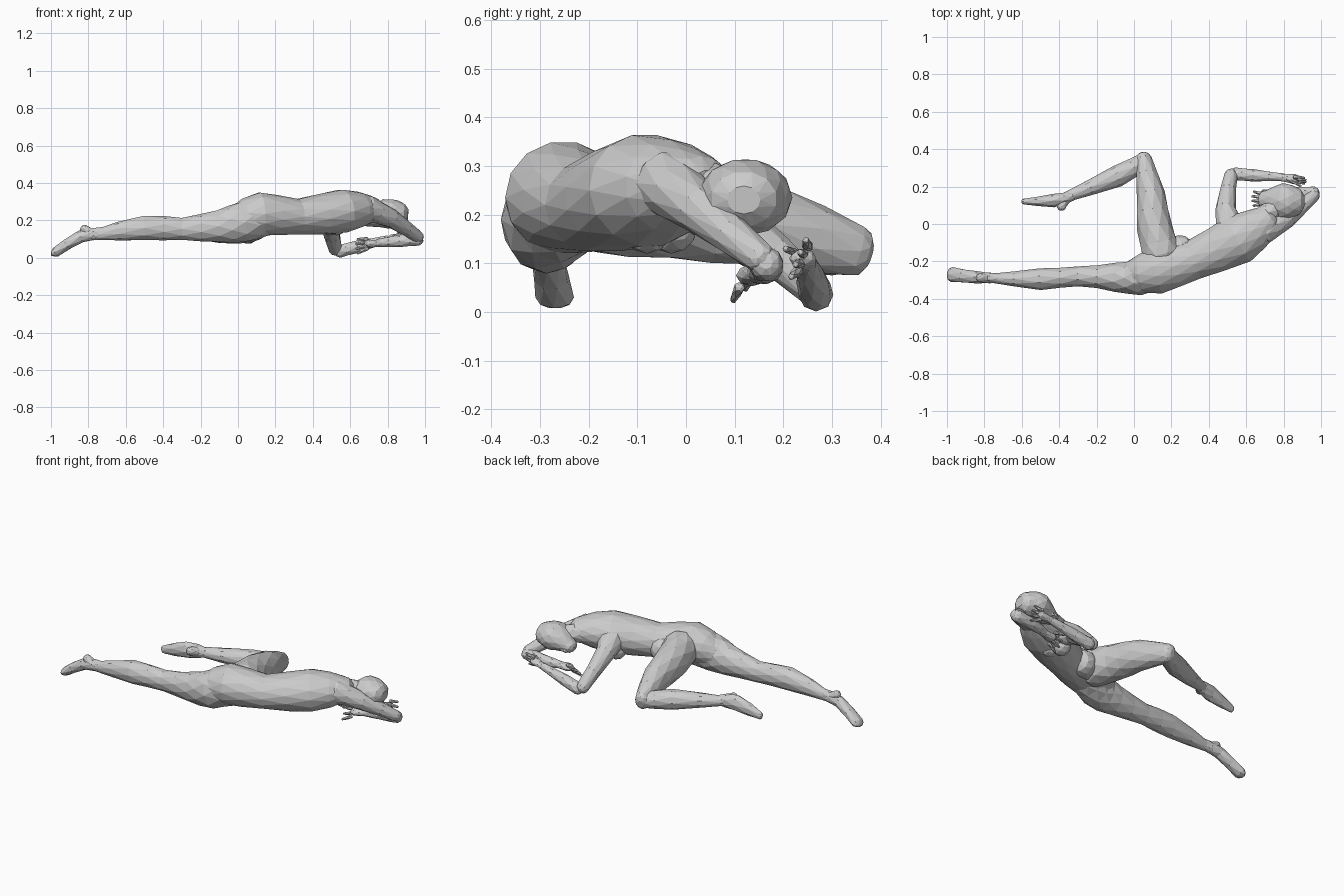
import bpy, bmesh, math
from mathutils import Vector

default_cube = bpy.data.objects.get("Cube")
if default_cube:
    bpy.data.objects.remove(default_cube, do_unlink=True)

UP = Vector((0, 0, 1))


def finish(name, bm):
    bmesh.ops.recalc_face_normals(bm, faces=bm.faces)
    mesh = bpy.data.meshes.new(name)
    bm.to_mesh(mesh)
    bm.free()
    obj = bpy.data.objects.new(name, mesh)
    bpy.context.collection.objects.link(obj)


def halfway(before, start, end, after):
    """Midpoint of the smooth curve from start to end."""
    return (start + end) / 2 + (end - before - after + start) / 16


def rounded_end(tip, neighbour):
    """Two shrinking rings that dome the end of a limb, outermost last."""
    outward = (tip.xyz - neighbour.xyz).normalized()
    return [Vector((*(tip.xyz + outward * tip.w * reach), tip.w * size))
            for reach, size in ((0.45, 0.8), (0.7, 0.4))]


def limb(name, joints, flat_start=1, flat_end=1, sides=10):
    """Faceted skin around a smooth path of (x, y, z, radius) joints."""
    joints = [Vector(joint) for joint in joints]
    padded = [joints[0], *joints, joints[-1]]
    path = []
    for before, start, end, after in zip(padded, padded[1:], padded[2:], padded[3:]):
        path += [start, halfway(before, start, end, after)]
    path.append(joints[-1])
    head_cap = rounded_end(path[0], path[1])
    tail_cap = rounded_end(path[-1], path[-2])
    path = [*reversed(head_cap), *path, *tail_cap]

    bm = bmesh.new()
    rings = []
    last = len(path) - 1
    for i, station in enumerate(path):
        tangent = path[min(i + 1, last)].xyz - path[max(i - 1, 0)].xyz
        side = tangent.cross(UP).normalized()
        above = side.cross(tangent).normalized()
        flat = flat_start + (flat_end - flat_start) * i / last
        ring = []
        for k in range(sides):
            angle = math.tau * (k + i % 2 / 2) / sides
            offset = side * math.cos(angle) + above * math.sin(angle) * flat
            ring.append(bm.verts.new(station.xyz + offset * station.w))
        rings.append(ring)

    # Staggered rings are bridged with triangles
    for i, (ring, following) in enumerate(zip(rings, rings[1:])):
        for k in range(sides):
            n = (k + 1) % sides
            bm.faces.new((ring[k], ring[n], following[n if i % 2 else k]))
            bm.faces.new((ring[k if i % 2 else n], following[n], following[k]))
    bm.faces.new(rings[0])
    bm.faces.new(rings[-1])
    finish(name, bm)


def breast(name, centre, radius):
    bm = bmesh.new()
    bmesh.ops.create_icosphere(bm, subdivisions=2, radius=radius)
    bmesh.ops.translate(bm, vec=centre, verts=bm.verts)
    finish(name, bm)


def fingers(name, palm, reach, spread, count=4):
    """Fan of tapered fingers, the middle ones longest."""
    palm, reach, spread = Vector(palm), Vector(reach), Vector(spread)
    for i in range(count):
        across = i / (count - 1) - 0.5
        start = palm + spread * across
        tip = start + reach * (1 - abs(across) / 3) + spread * across / 2
        limb(f"{name}_{i + 1}", [(*start, 0.012), (*tip, 0.007)], sides=5)


# Trunk and head
limb("torso", [(0, -.27, .2, .085), (.12, -.25, .235, .125), (.32, -.19, .22, .107),
               (.56, -.08, .25, .135), (.7, .01, .26, .09)], flat_end=.8, sides=14)
limb("belly", [(.16, -.17, .215, .08), (.26, -.13, .2, .075)])
limb("neck", [(.64, 0, .26, .07), (.72, .06, .25, .055), (.8, .11, .235, .05)], sides=8)
limb("head", [(.85, .12, .235, .085), (.79, .122, .235, .097), (.7, .13, .205, .05)],
     flat_start=.85, flat_end=.8, sides=12)
limb("nose", [(.73, .17, .2, .018), (.69, .175, .19, .01)], sides=5)
breast("left_breast", (.49, -.03, .175), .055)
breast("right_breast", (.53, -.08, .175), .055)

# Straight right leg
limb("right_leg", [(.13, -.25, .225, .1), (.02, -.285, .19, .097), (-.1, -.285, .17, .078),
                   (-.3, -.28, .155, .053), (-.5, -.295, .16, .058), (-.75, -.29, .125, .026)],
     flat_start=1.1, flat_end=1.2)
limb("right_foot", [(-.72, -.29, .13, .026), (-.84, -.285, .115, .033), (-.975, -.27, .03, .04)],
     flat_start=1.7, flat_end=.3, sides=8)
limb("right_heel", [(-.77, -.288, .12, .03), (-.825, -.287, .155, .024)], sides=8)

# Bent left leg
limb("left_thigh", [(.15, -.17, .225, .105), (.11, -.02, .21, .095), (.09, .16, .18, .076),
                    (.05, .35, .125, .044)], flat_start=.95, flat_end=1.3)
limb("left_shin", [(.05, .335, .125, .045), (-.09, .255, .135, .058), (-.36, .145, .155, .027)])
limb("left_foot", [(-.33, .15, .155, .026), (-.43, .125, .155, .036), (-.59, .12, .115, .015)],
     flat_end=1.7, sides=8)
limb("left_heel", [(-.37, .13, .16, .03), (-.39, .09, .17, .024)], sides=8)

# Right arm folds past the head and back underneath it
limb("right_upper_arm", [(.69, -.04, .265, .07), (.82, .03, .21, .05), (.965, .155, .11, .032)])
limb("right_forearm", [(.965, .165, .1, .035), (.86, .165, .09, .033), (.75, .145, .08, .022)],
     sides=8)
limb("right_hand", [(.77, .148, .08, .022), (.7, .135, .075, .033)],
     flat_end=.5, sides=8)
fingers("right_finger", (.69, .135, .075), (-.06, 0, -.015), (0, .05, .05))

# Left arm drops to its elbow and reaches along the floor
limb("left_upper_arm", [(.53, -.05, .245, .09), (.49, .08, .2, .055), (.52, .265, .045, .036)])
limb("left_forearm", [(.54, .268, .035, .035), (.64, .26, .06, .033), (.8, .25, .1, .02)],
     sides=8)
limb("left_hand", [(.78, .25, .095, .02), (.86, .24, .11, .028)], flat_end=.6, sides=8)
fingers("left_finger", (.86, .24, .11), (.06, -.01, 0), (0, .02, .05))
limb("left_thumb", [(.82, .24, .115, .01), (.89, .205, .13, .007)], sides=5)
